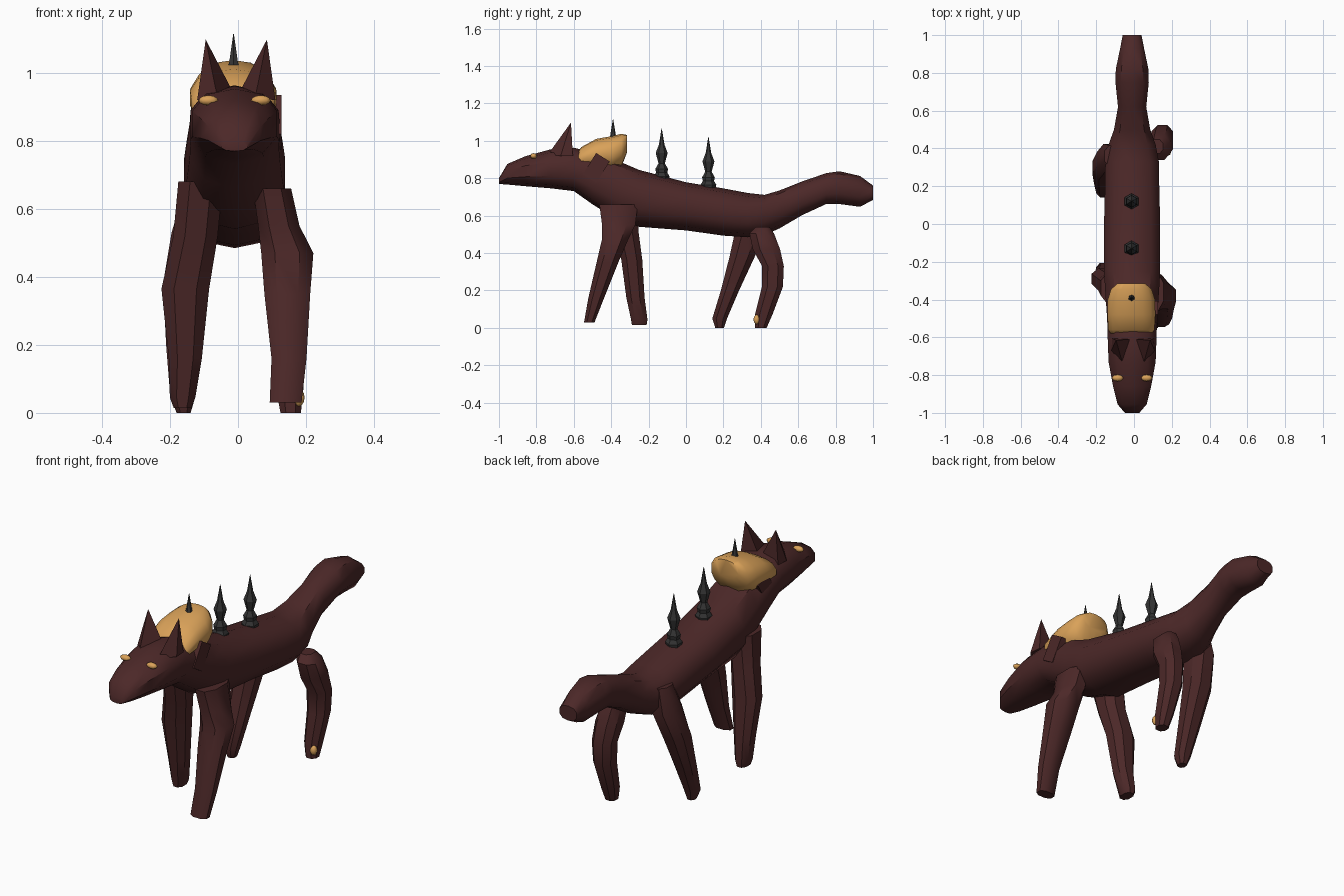
import bpy, bmesh, math
from mathutils import Vector


def material(name, col):
    m = bpy.data.materials.new(name)
    m.diffuse_color = (*col, 1)
    return m


BROWN = material("dark brown hide", (0.072, 0.021, 0.021))
GOLD = material("gold", (0.70, 0.36, 0.10))
GREY = material("charcoal", (0.035, 0.035, 0.035))
CX = -0.01  # the body sits a touch left of centre


def finish(name, bm, mat, angle=35):
    bmesh.ops.recalc_face_normals(bm, faces=bm.faces[:])
    me = bpy.data.meshes.new(name)
    bm.to_mesh(me)
    bm.free()
    me.materials.append(mat)
    ob = bpy.data.objects.new(name, me)
    bpy.context.collection.objects.link(ob)
    bpy.ops.object.select_all(action='DESELECT')
    ob.select_set(True)
    bpy.context.view_layer.objects.active = ob
    bpy.ops.object.shade_smooth_by_angle(angle=math.radians(angle))
    return ob


def loft(name, rings, mat, axis='Y', n=10, power=0.85, angle=40):
    """Rings are (x, y, z, ra, rb): cross-sections across Y (body) or Z (legs)."""
    bm = bmesh.new()
    loops = []
    for x, y, z, ra, rb in rings:
        loop = []
        for i in range(n):
            t = 2 * math.pi * (i + 0.5) / n
            c, s = math.cos(t), math.sin(t)
            a = ra * math.copysign(abs(c) ** power, c)
            b = rb * math.copysign(abs(s) ** power, s)
            off = Vector((a, 0, b)) if axis == 'Y' else Vector((a, b, 0))
            loop.append(bm.verts.new(Vector((x, y, z)) + off))
        loops.append(loop)
    for A, B in zip(loops, loops[1:]):
        for i in range(n):
            j = (i + 1) % n
            bm.faces.new((A[i], A[j], B[j], B[i]))
    bm.faces.new(loops[0])
    bm.faces.new(loops[-1])
    return finish(name, bm, mat, angle)


def spans(table, cx=CX):
    """(y, bottom, top, half width) -> loft rings."""
    return [(cx, y, (b + t) / 2, w, (t - b) / 2 * 1.03) for y, b, t, w in table]


# head, trunk and tail in one skin
loft("body", spans([
    (-1.0, 0.77, 0.80, 0.04), (-0.955, 0.768, 0.875, 0.08),
    (-0.86, 0.76, 0.915, 0.105), (-0.73, 0.75, 0.95, 0.13),
    (-0.60, 0.735, 0.96, 0.135), (-0.50, 0.665, 0.935, 0.138),
    (-0.38, 0.59, 0.895, 0.147), (-0.25, 0.545, 0.84, 0.155),
    (0.0, 0.525, 0.775, 0.155), (0.2, 0.497, 0.742, 0.15),
    (0.33, 0.488, 0.718, 0.148), (0.42, 0.50, 0.708, 0.13),
    (0.50, 0.535, 0.732, 0.10), (0.62, 0.605, 0.78, 0.078),
    (0.75, 0.665, 0.825, 0.092), (0.82, 0.665, 0.835, 0.09),
    (0.93, 0.65, 0.81, 0.066), (1.0, 0.685, 0.76, 0.052)]), BROWN)

# golden hump on the neck
loft("back_hump", spans([
    (-0.59, 0.85, 0.925, 0.105), (-0.56, 0.85, 0.965, 0.125),
    (-0.48, 0.845, 1.008, 0.13), (-0.40, 0.84, 1.022, 0.128),
    (-0.345, 0.865, 1.035, 0.11), (-0.315, 0.94, 1.03, 0.075)], -0.014),
    GOLD, n=14, power=0.9, angle=60)

# legs: (x, y, z, half width, half depth), top to foot
legs = {
    "front_leg_right": [(0.10, -0.36, 0.66, 0.06, 0.11), (0.12, -0.36, 0.55, 0.065, 0.095),
                        (0.145, -0.38, 0.47, 0.082, 0.075), (0.145, -0.42, 0.35, 0.072, 0.062),
                        (0.15, -0.48, 0.16, 0.055, 0.045), (0.14, -0.517, 0.03, 0.05, 0.03)],
    "front_leg_left": [(-0.11, -0.34, 0.68, 0.07, 0.09), (-0.125, -0.32, 0.52, 0.07, 0.07),
                       (-0.155, -0.29, 0.365, 0.075, 0.06), (-0.155, -0.27, 0.16, 0.052, 0.052),
                       (-0.163, -0.25, 0.045, 0.04, 0.047), (-0.163, -0.25, 0.015, 0.028, 0.042)],
    "hind_leg_right": [(0.12, 0.41, 0.54, 0.035, 0.04), (0.135, 0.405, 0.505, 0.06, 0.07),
                       (0.145, 0.43, 0.42, 0.065, 0.078), (0.15, 0.465, 0.33, 0.06, 0.062),
                       (0.15, 0.462, 0.22, 0.055, 0.06), (0.152, 0.415, 0.07, 0.043, 0.05),
                       (0.155, 0.40, 0.0, 0.032, 0.033)],
    "hind_leg_left": [(-0.11, 0.36, 0.66, 0.05, 0.06), (-0.13, 0.345, 0.53, 0.07, 0.085),
                      (-0.155, 0.30, 0.38, 0.07, 0.072), (-0.16, 0.235, 0.20, 0.055, 0.052),
                      (-0.162, 0.18, 0.05, 0.04, 0.042), (-0.16, 0.18, 0.0, 0.022, 0.025)],
}
for name, rings in legs.items():
    loft(name, rings, BROWN, axis='Z', n=8)

# spines: knobbly base, waist, flared blade, point
spine = [(0.0, 0.036), (0.03, 0.042), (0.05, 0.03), (0.07, 0.034),
         (0.10, 0.017), (0.155, 0.032), (0.20, 0.015), (0.285, 0.001)]
for name, y, z in (("spine_front", -0.39, 0.83), ("spine_middle", -0.13, 0.78),
                   ("spine_rear", 0.12, 0.735)):
    loft(name, [(CX - 0.003, y, z + h, r, r) for h, r in spine], GREY,
         axis='Z', n=6, power=1, angle=15)

for side, s in (("right", 1), ("left", -1)):
    # ears: swept pyramids with an upright back
    bm = bmesh.new()
    pts = [(0.008, -0.61, 0.94), (0.11, -0.605, 0.92), (0.115, -0.67, 0.92),
           (0.055, -0.74, 0.925), (0.09, -0.615, 1.098)]
    v = [bm.verts.new((CX / 2 + s * x, y, z)) for x, y, z in pts]
    for i in range(4):
        bm.faces.new((v[i], v[(i + 1) % 4], v[4]))
    bm.faces.new(v[:4])
    finish("ear_" + side, bm, BROWN, 20)

    # eyes: flattened beads on the brow
    bm = bmesh.new()
    bmesh.ops.create_uvsphere(bm, u_segments=10, v_segments=6, radius=1)
    for p in bm.verts:
        p.co = (CX + s * 0.077 + p.co.x * 0.03, -0.815 + p.co.y * 0.018,
                0.919 + p.co.z * 0.015)
    finish("eye_" + side, bm, GOLD, 60)

    # slanted cheek straps below the hump
    bm = bmesh.new()
    bmesh.ops.create_cube(bm, size=1)
    for p in bm.verts:
        a, b = p.co.y * 0.085, p.co.z * 0.135
        p.co = (CX / 2 + s * 0.115 + p.co.x * 0.035,
                -0.48 + 0.85 * a + 0.53 * b, 0.855 - 0.53 * a + 0.85 * b)
    finish("strap_" + side, bm, BROWN, 20)

# gold patch on the right hind foot
bm = bmesh.new()
bmesh.ops.create_uvsphere(bm, u_segments=8, v_segments=6, radius=1)
for p in bm.verts:
    p.co = (0.178 + p.co.x * 0.018, 0.378 + p.co.y * 0.017, 0.045 + p.co.z * 0.026)
finish("foot_patch", bm, GOLD, 60)
